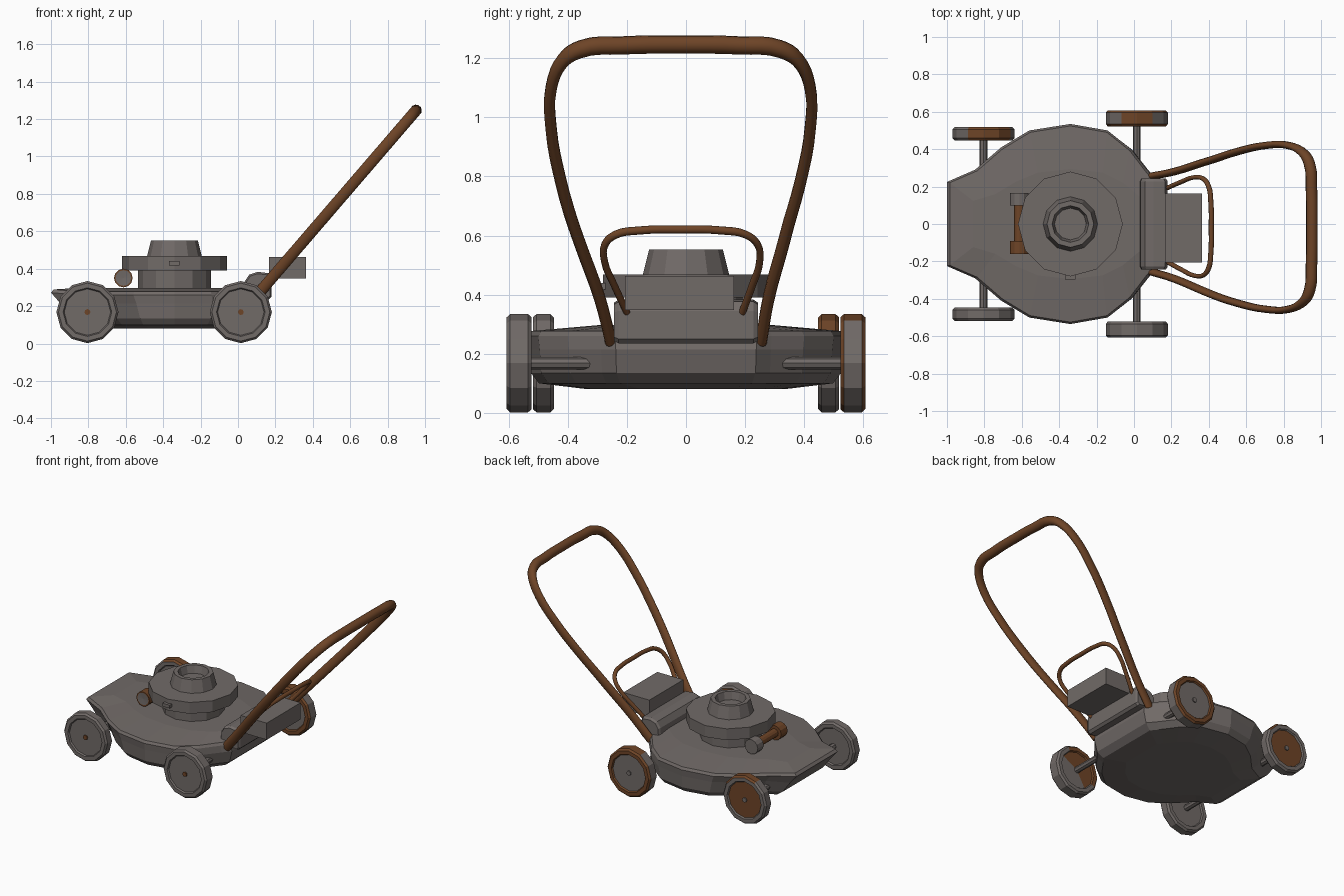
import bpy, bmesh, math
from mathutils import Matrix, Vector

if "Cube" in bpy.data.objects:
    bpy.data.objects.remove(bpy.data.objects["Cube"])


def material(name, rgb):
    m = bpy.data.materials.new(name)
    m.diffuse_color = (*rgb, 1)
    m.use_nodes = True
    m.node_tree.nodes["Principled BSDF"].inputs["Base Color"].default_value = m.diffuse_color
    return m


MATS = [material("warm_grey", (0.165, 0.145, 0.137)),
        material("rust_brown", (0.155, 0.058, 0.020))]
GREY, BROWN = 0, 1


def finish(name, bm, mat=GREY, rule=None):
    bmesh.ops.remove_doubles(bm, verts=bm.verts, dist=1e-5)
    bmesh.ops.recalc_face_normals(bm, faces=bm.faces)
    for f in bm.faces:
        f.material_index = rule(f) if rule else mat
    me = bpy.data.meshes.new(name)
    bm.to_mesh(me)
    bm.free()
    for m in MATS:
        me.materials.append(m)
    ob = bpy.data.objects.new(name, me)
    bpy.context.collection.objects.link(ob)
    return ob


def loft(bm, rings, caps=False):
    """Skin a list of closed rings of equal length."""
    vs = [[bm.verts.new(p) for p in r] for r in rings]
    n = len(vs[0])
    for a, b in zip(vs, vs[1:]):
        for i in range(n):
            j = (i + 1) % n
            bm.faces.new((a[i], a[j], b[j], b[i]))
    if caps:
        bm.faces.new(vs[0])
        bm.faces.new(vs[-1])


def lathe(name, profile, loc, axis="Z", mat=GREY, rule=None, n=12):
    """Turn (radius, height) pairs around the Z or Y axis."""
    rings = []
    for r, h in profile:
        ring = []
        for i in range(n):
            a = 2 * math.pi * i / n
            u, v = r * math.cos(a), r * math.sin(a)
            p = Vector((u, v, h)) if axis == "Z" else Vector((u, h, v))
            ring.append(p + Vector(loc))
        rings.append(ring)
    bm = bmesh.new()
    loft(bm, rings)
    return finish(name, bm, mat, rule)


def box(name, lo, hi, mat=GREY):
    bm = bmesh.new()
    c = [(a + b) / 2 for a, b in zip(lo, hi)]
    s = [b - a for a, b in zip(lo, hi)]
    bmesh.ops.create_cube(bm, size=1, matrix=Matrix.Translation(c) @ Matrix.Diagonal((*s, 1)))
    return finish(name, bm, mat)


# Deck: half outline (x, y), lofted over levels of
# (z, y scale, front x, rear x)
half = [(-1.0, 0.225), (-0.85, 0.29), (-0.71, 0.41), (-0.56, 0.50), (-0.34, 0.535),
        (-0.15, 0.50), (-0.03, 0.40), (0.05, 0.29), (0.09, 0.24)]
outline = half + [(x, -y) for x, y in reversed(half)]
levels = [(0.08, 0.62, -0.74, -0.06), (0.10, 0.93, -0.84, 0.06), (0.135, 0.98, -0.89, 0.10),
          (0.215, 0.99, -0.95, 0.12), (0.26, 1.0, -1.0, 0.11), (0.277, 0.98, -0.985, 0.10),
          (0.297, 0.55, -0.86, 0.05)]
CX = -0.34
rings = []
for z, s, x0, x1 in levels:
    ring = []
    for x, y in outline:
        k = (CX - x0) / (CX + 1.0) if x < CX else (x1 - CX) / (0.09 - CX)
        lift = 0.012 if x < -0.9 and z > 0.24 and z < 0.29 else 0
        ring.append((CX + (x - CX) * k, y * s, z + lift))
    rings.append(ring)
bm = bmesh.new()
loft(bm, rings, caps=True)
finish("deck", bm)

# Engine: block, wide housing and hollow cone on top
lathe("engine_block", [(0, 0.27), (0.195, 0.27), (0.195, 0.40), (0, 0.40)], (CX, 0, 0))
lathe("engine_housing", [(0, 0.39), (0.28, 0.39), (0.28, 0.468), (0, 0.468)], (CX, 0, 0))
lathe("engine_cap", [(0, 0.46), (0.148, 0.46), (0.125, 0.552), (0.098, 0.552),
                     (0.085, 0.50), (0, 0.50)], (CX, 0, 0))
box("housing_latch", (-0.368, -0.298, 0.418), (-0.312, -0.26, 0.44))

# Side cylinder beside the engine: rod with a cap at each end
MX, MZ = -0.613, 0.35
lathe("muffler_rod", [(0.028, -0.12), (0.028, 0.12)], (MX, 0, MZ), "Y", BROWN)
lathe("muffler_back_cap", [(0, 0.1), (0.05, 0.1), (0.05, 0.165), (0, 0.165)], (MX, 0, MZ), "Y")
lathe("muffler_front_cap", [(0, -0.09), (0.05, -0.09), (0.05, -0.16), (0.042, -0.16), (0, -0.157)],
      (MX, 0, MZ), "Y",
      rule=lambda f: GREY if f.calc_center_median().y < -0.156
      and (f.calc_center_median() - Vector((MX, -0.158, MZ))).length < 0.04 else BROWN)

# Rear hopper mount, a rounded block, and the box behind it
prof = [(0.03, 0.25), (0.035, 0.33), (0.06, 0.368), (0.105, 0.383), (0.165, 0.376),
        (0.18, 0.345), (0.18, 0.25), (0.165, 0.235)]
bm = bmesh.new()
loft(bm, [[(x + (0.105 - x) * i, y, z + (0.3 - z) * i) for x, z in prof]
          for y, i in ((-0.243, 0.12), (-0.228, 0), (0.228, 0), (0.243, 0.12))], caps=True)
finish("rear_mount", bm)
box("rear_box", (0.165, -0.207, 0.348), (0.364, 0.163, 0.463))

# Wheels and axles
WZ, R = 0.168, 0.166


def wheel(name, x, y0, y1, colour):
    side = 1 if y0 > 0 else -1
    c, w = (y0 + y1) / 2, abs(y1 - y0) / 2
    prof = [(0, w - 0.01), (0.124, w - 0.01), (0.13, w), (0.155, w), (R, w - 0.012),
            (R, -w + 0.012), (0.155, -w), (0.13, -w), (0.124, -w + 0.01), (0, -w + 0.01)]

    def rule(f):
        p = f.calc_center_median() - Vector((x, c, WZ))
        r = math.hypot(p.x, p.z)
        part = "tread" if r > 0.15 else "rim" if r > 0.12 else "disc"
        return BROWN if colour(part, p.x, p.y * side, p.z) else GREY

    lathe(name, [(r, d * side) for r, d in prof], (x, c, WZ), "Y", rule=rule)
    h = c + side * (w - 0.01)
    lathe(name + "_hub", [(0, h), (0.016, h), (0.016, h + side * 0.008), (0, h + side * 0.008)],
          (x, 0, WZ), "Y", mat=BROWN if side < 0 else GREY, n=8)


def rear_back(part, x, d, z):
    return part == "rim" or (part == "tread" and (abs(x) < 0.09 and z > 0 or abs(d) > 0.03))


def front_back(part, x, d, z):
    return part == "disc" and d > 0 or part == "tread" and x > -0.09 and z > 0.1


def rear_front(part, x, d, z):
    return d < -0.02 and part != "tread" and z > x


FX, BX = -0.805, 0.015
wheel("front_wheel_near", FX, -0.447, -0.518, lambda *a: False)
wheel("front_wheel_far", FX, 0.447, 0.518, front_back)
wheel("rear_wheel_near", BX, -0.522, -0.607, rear_front)
wheel("rear_wheel_far", BX, 0.522, 0.607, rear_back)
for name, x, y in (("front_axle", FX, 0.455), ("rear_axle", BX, 0.54)):
    lathe(name, [(0, -y), (0.021, -y), (0.021, y), (0, y)], (x, 0, WZ), "Y", n=8)


# Handles: sloping loops, squashed sideways so their legs are flatter
def handle(name, pts, radius, squash, mid):
    full = [(y, z) for y, z in pts] + [(-y, z) for y, z in reversed(pts[:-1])]
    cu = bpy.data.curves.new(name, "CURVE")
    cu.dimensions = "3D"
    cu.bevel_depth, cu.bevel_resolution, cu.use_fill_caps = radius, 4, True
    cu.resolution_u = 4
    sp = cu.splines.new("BEZIER")
    sp.bezier_points.add(len(full) - 1)
    for b, (y, z) in zip(sp.bezier_points, full):
        b.co = (0.125 + 0.86 * (z - 0.285), y / squash, z)
        b.handle_left_type = b.handle_right_type = "AUTO"
    tmp = bpy.data.objects.new(name + "_path", cu)
    bpy.context.collection.objects.link(tmp)
    bpy.context.view_layer.update()
    me = bpy.data.meshes.new_from_object(tmp.evaluated_get(bpy.context.evaluated_depsgraph_get()))
    bpy.data.objects.remove(tmp)
    # squash, and lean the upper part toward its off-centre middle
    for v in me.vertices:
        v.co.y = v.co.y * squash + mid * min(1, max(0, (v.co.z - 0.25) / 0.4))
    bm = bmesh.new()
    bm.from_mesh(me)
    ob = finish(name, bm, BROWN)
    bpy.context.view_layer.objects.active = ob
    bpy.ops.object.select_all(action="DESELECT")
    ob.select_set(True)
    bpy.ops.object.shade_smooth_by_angle(angle=math.radians(50))


handle("main_handle", [(-0.255, 0.245), (-0.285, 0.385), (-0.348, 0.585), (-0.407, 0.79),
                       (-0.438, 0.96), (-0.438, 1.10), (-0.40, 1.19), (-0.34, 1.23),
                       (-0.20, 1.243), (0, 1.246)], 0.031, 0.62, -0.018)
handle("small_handle", [(-0.195, 0.34), (-0.235, 0.435), (-0.262, 0.51), (-0.258, 0.57),
                        (-0.22, 0.603), (-0.14, 0.617), (0, 0.62)], 0.014, 0.85, -0.02)
